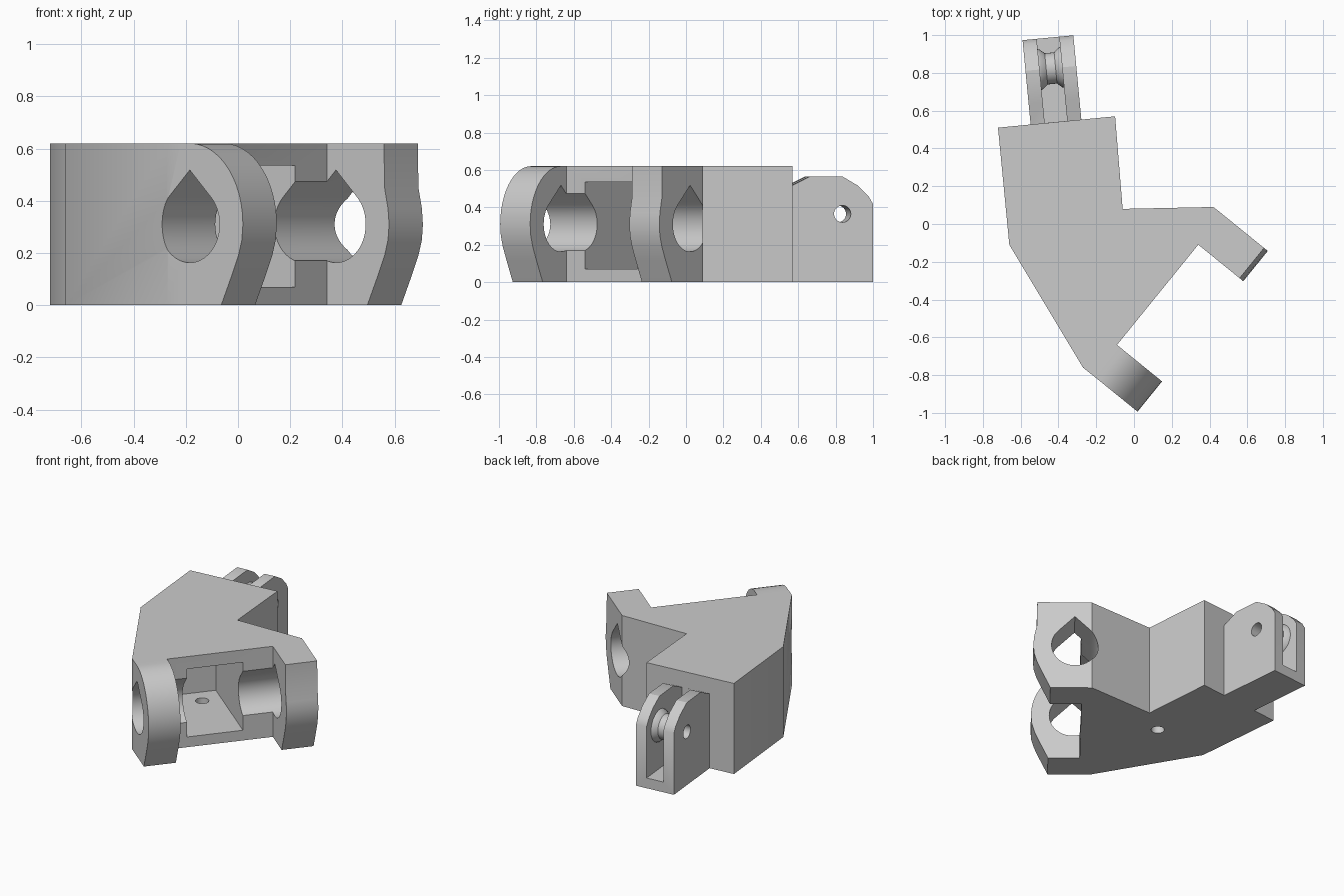
import bpy
import bmesh
import math
from mathutils import Vector

cube = bpy.data.objects.get("Cube")
if cube:
    bpy.data.objects.remove(cube, do_unlink=True)

grey = bpy.data.materials.new("plain grey")
grey.use_nodes = True
COLOUR = (0.6, 0.6, 0.6, 1)
grey.diffuse_color = COLOUR
grey.node_tree.nodes["Principled BSDF"].inputs["Base Color"].default_value = COLOUR

UP = Vector((0, 0, 1))
HEIGHT = 0.62


def finish(bm, name):
    bmesh.ops.recalc_face_normals(bm, faces=bm.faces)
    mesh = bpy.data.meshes.new(name)
    bm.to_mesh(mesh)
    bm.free()
    mesh.materials.append(grey)
    obj = bpy.data.objects.new(name, mesh)
    bpy.context.collection.objects.link(obj)
    return obj


def prism(name, profile, origin, across, rise, along, start, end):
    """Extrude a 2D profile (across, rise) from start to end along an axis."""
    bm = bmesh.new()
    verts = [bm.verts.new(origin + across * a + rise * r + along * start) for a, r in profile]
    face = bm.faces.new(verts)
    new = bmesh.ops.extrude_face_region(bm, geom=[face])["geom"]
    bmesh.ops.translate(bm, vec=along * (end - start),
                        verts=[g for g in new if isinstance(g, bmesh.types.BMVert)])
    return finish(bm, name)


def arc(cx, cy, rx, ry, a0, a1, steps):
    angles = [math.radians(a0 + (a1 - a0) * i / steps) for i in range(steps + 1)]
    return [(cx + rx * math.cos(t), cy + ry * math.sin(t)) for t in angles]


def circle(cx, cy, r):
    return arc(cx, cy, r, r, 0, 360, 32)[:-1]


def combine(target, other, operation):
    other.hide_render = True
    mod = target.modifiers.new(operation, "BOOLEAN")
    mod.operation = operation
    mod.solver = "EXACT"
    mod.object = other
    bpy.context.view_layer.update()
    evaluated = target.evaluated_get(bpy.context.evaluated_depsgraph_get())
    mesh = bpy.data.meshes.new_from_object(evaluated)
    target.modifiers.clear()
    target.data = mesh
    bpy.data.objects.remove(other, do_unlink=True)


def smooth(obj):
    bpy.ops.object.select_all(action="DESELECT")
    obj.select_set(True)
    bpy.context.view_layer.objects.active = obj
    bpy.ops.object.shade_smooth_by_angle(angle=math.radians(30))


X, Y, ZERO = Vector((1, 0, 0)), Vector((0, 1, 0)), Vector((0, 0, 0))

# Main block
outline = [(-0.72, 0.51), (-0.66, -0.11), (-0.27, -0.76), (-0.22, -0.80), (-0.09, -0.64),
           (0.34, -0.11), (0.47, 0.05), (0.42, 0.09), (-0.06, 0.08), (-0.10, 0.57)]
body = prism("body", outline, ZERO, X, Y, UP, 0, HEIGHT)

# Hinge arms: u follows the hinge axis, v points outwards
corner = Vector((-0.09, -0.64, 0))
u = Vector((0.63, 0.777, 0)).normalized()
v = Vector((u.y, -u.x, 0))
SPAN, THICK = 0.683, 0.206
lower = [(-0.04, 0), (0.2, 0), (0.255, 0.12), (0.285, 0.19), (0.302, 0.25), (0.307, 0.31)]
round_top = arc(0.045, 0.31, 0.262, 0.31, 8, 90, 12)
square_top = [(0.302, 0.37), (0.285, 0.45), (0.282, HEIGHT)]
for name, top, start in (("front_arm", round_top, -THICK), ("side_arm", square_top, SPAN)):
    arm = prism(name, lower + top + [(-0.04, HEIGHT)], corner, v, UP, u, start, start + THICK)
    combine(body, arm, "UNION")

# Teardrop bore through both arms
R = 0.147
teardrop = arc(0.045, 0.31, R, R, 135, 405, 36) + [(0.045, 0.31 + R * math.sqrt(2))]
combine(body, prism("bore", teardrop, corner, v, UP, u, -0.4, 1.1), "DIFFERENCE")

# Deep pocket between the arms, with a drain hole in its floor
pocket = [(-0.61, 0.07), (0.1, 0.07), (0.1, 0.535), (-0.61, 0.535)]
combine(body, prism("pocket", pocket, corner, v, UP, u, 0.13, 0.49), "DIFFERENCE")
combine(body, prism("drain", circle(-0.237, -0.05, 0.042), ZERO, X, Y, UP, -0.1, 0.2), "DIFFERENCE")
smooth(body)

# Rear clevis: q points backwards, w across
base = Vector((-0.413, 0.54, 0))
q = Vector((-0.095, 0.995, 0)).normalized()
w = Vector((q.y, -q.x, 0))
HALF, PIN_Q, PIN_Z = 0.135, 0.285, 0.365
side = [(-0.03, 0), (0.448, 0), (0.448, 0.42), (0.425, 0.46), (0.37, 0.515), (0.285, 0.565),
        (0.11, 0.565), (0, 0.51), (-0.03, 0.51)]
clevis = prism("rear_clevis", side, base, q, UP, w, -HALF, HALF)
slot = [(0, 0.07), (0.6, 0.07), (0.6, 0.7), (0, 0.7)]
combine(clevis, prism("slot", slot, base, q, UP, w, -0.06, 0.06), "DIFFERENCE")

# Waisted spool between the clevis plates
bm = bmesh.new()
rings = []
for offset, radius in ((-0.065, 0.11), (-0.05, 0.105), (-0.025, 0.083), (0.025, 0.083),
                       (0.05, 0.105), (0.065, 0.11)):
    rings.append([bm.verts.new(base + q * a + UP * z + w * offset)
                  for a, z in circle(PIN_Q, PIN_Z, radius)])
for r0, r1 in zip(rings, rings[1:]):
    for i in range(len(r0)):
        j = (i + 1) % len(r0)
        bm.faces.new((r0[i], r0[j], r1[j], r1[i]))
bm.faces.new(rings[0])
bm.faces.new(rings[-1])
combine(clevis, finish(bm, "spool"), "UNION")
combine(clevis, prism("pin_hole", circle(PIN_Q, PIN_Z, 0.045), base, q, UP, w, -0.3, 0.3), "DIFFERENCE")
smooth(clevis)
